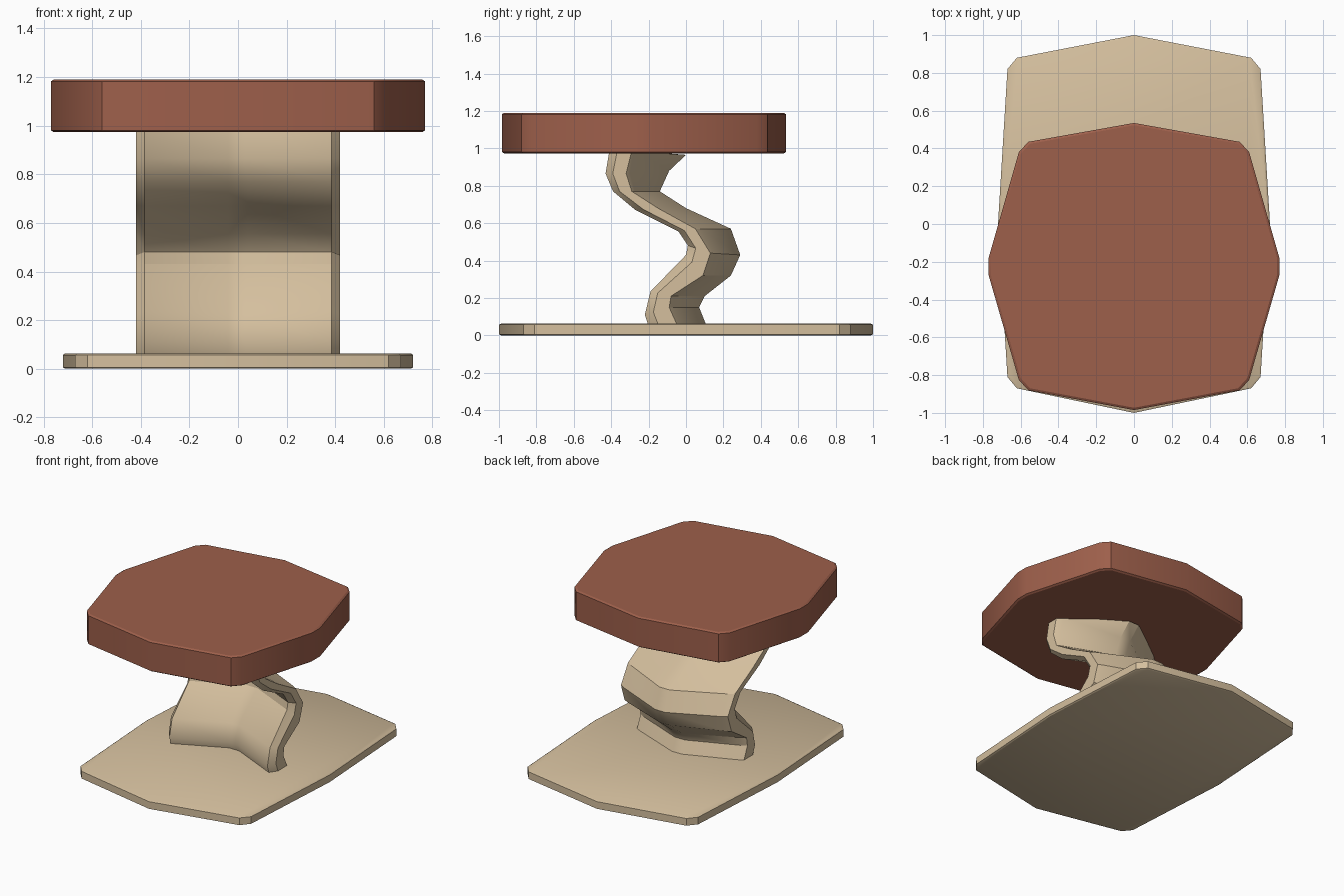
import bpy, bmesh, math

if "Cube" in bpy.data.objects:
    bpy.data.objects.remove(bpy.data.objects["Cube"], do_unlink=True)


def material(name, rgb):
    m = bpy.data.materials.new(name)
    m.use_nodes = True
    m.diffuse_color = (*rgb, 1)
    m.node_tree.nodes["Principled BSDF"].inputs["Base Color"].default_value = (*rgb, 1)
    return m


tan = material("tan", (0.66, 0.52, 0.34))
brown = material("red_brown", (0.34, 0.115, 0.07))


def loft(name, rings, mat):
    """Skin a stack of closed rings and cap both ends."""
    bm = bmesh.new()
    loops = [[bm.verts.new(p) for p in ring] for ring in rings]
    n = len(loops[0])
    for a, b in zip(loops, loops[1:]):
        for i in range(n):
            j = (i + 1) % n
            bm.faces.new((a[i], a[j], b[j], b[i]))
    bm.faces.new(loops[0])
    bm.faces.new(loops[-1])
    bmesh.ops.recalc_face_normals(bm, faces=bm.faces)
    mesh = bpy.data.meshes.new(name)
    bm.to_mesh(mesh)
    bm.free()
    mesh.materials.append(mat)
    ob = bpy.data.objects.new(name, mesh)
    bpy.context.collection.objects.link(ob)
    bpy.ops.object.select_all(action='DESELECT')
    ob.select_set(True)
    bpy.context.view_layer.objects.active = ob
    bpy.ops.object.shade_smooth_by_angle(angle=math.radians(30))
    return ob


def slab(name, half, bottom, top, chamfer, mat):
    """Mirrored outline turned into a plate with softened rims."""
    outline = half + [(-x, y) for x, y in reversed(half) if x > 0]
    mid = (half[0][1] + half[-1][1]) / 2

    def ring(z, s):
        return [(x * s, mid + (y - mid) * s, z) for x, y in outline]
    s = 1 - chamfer
    return loft(name, [ring(bottom, s), ring(bottom + chamfer / 2, 1),
                       ring(top - chamfer / 2, 1), ring(top, s)], mat)


# Base plate and seat, half outlines running back to front
slab("base_plate", [(0, 1), (0.62, 0.88), (0.67, 0.82), (0.72, 0),
                    (0.67, -0.81), (0.62, -0.87), (0, -1)], 0, 0.063, 0.012, tan)
slab("seat", [(0, 0.535), (0.56, 0.435), (0.61, 0.38), (0.77, -0.18), (0.77, -0.27),
              (0.61, -0.825), (0.56, -0.88), (0, -0.985)], 0.973, 1.19, 0.016, brown)

# Curved support: front edge, back edge and back centre as (y, z), top to bottom
front = [(-0.41, 0.985), (-0.43, 0.865), (-0.39, 0.77), (-0.27, 0.67), (-0.04, 0.555),
         (0.01, 0.48), (0, 0.43), (-0.19, 0.235), (-0.22, 0.11), (-0.2, 0.05)]
back = [(-0.29, 0.985), (-0.32, 0.865), (-0.29, 0.77), (-0.15, 0.68), (0.05, 0.57),
        (0.13, 0.44), (0.09, 0.32), (-0.08, 0.21), (-0.09, 0.15), (-0.045, 0.05)]
centre = [(0, 0.965), (-0.09, 0.88), (-0.14, 0.77), (0, 0.68), (0.24, 0.57),
          (0.29, 0.43), (0.24, 0.32), (0.1, 0.21), (0.07, 0.15), (0.11, 0.05)]


def mix(a, b, t):
    return tuple(p + (q - p) * t for p, q in zip(a, b))


rings = []
for f, b, c in zip(front, back, centre):
    inner = (f[0] + 0.16, f[1])
    half = [(0.04, *inner), (0.385, *f), (0.42, *mix(f, b, 0.35)),
            (0.42, *b), (0.385, *mix(b, c, 0.12)), (0.04, *c)]
    rings.append(half + [(-x, y, z) for x, y, z in reversed(half)])
loft("curved_support", rings, tan)
